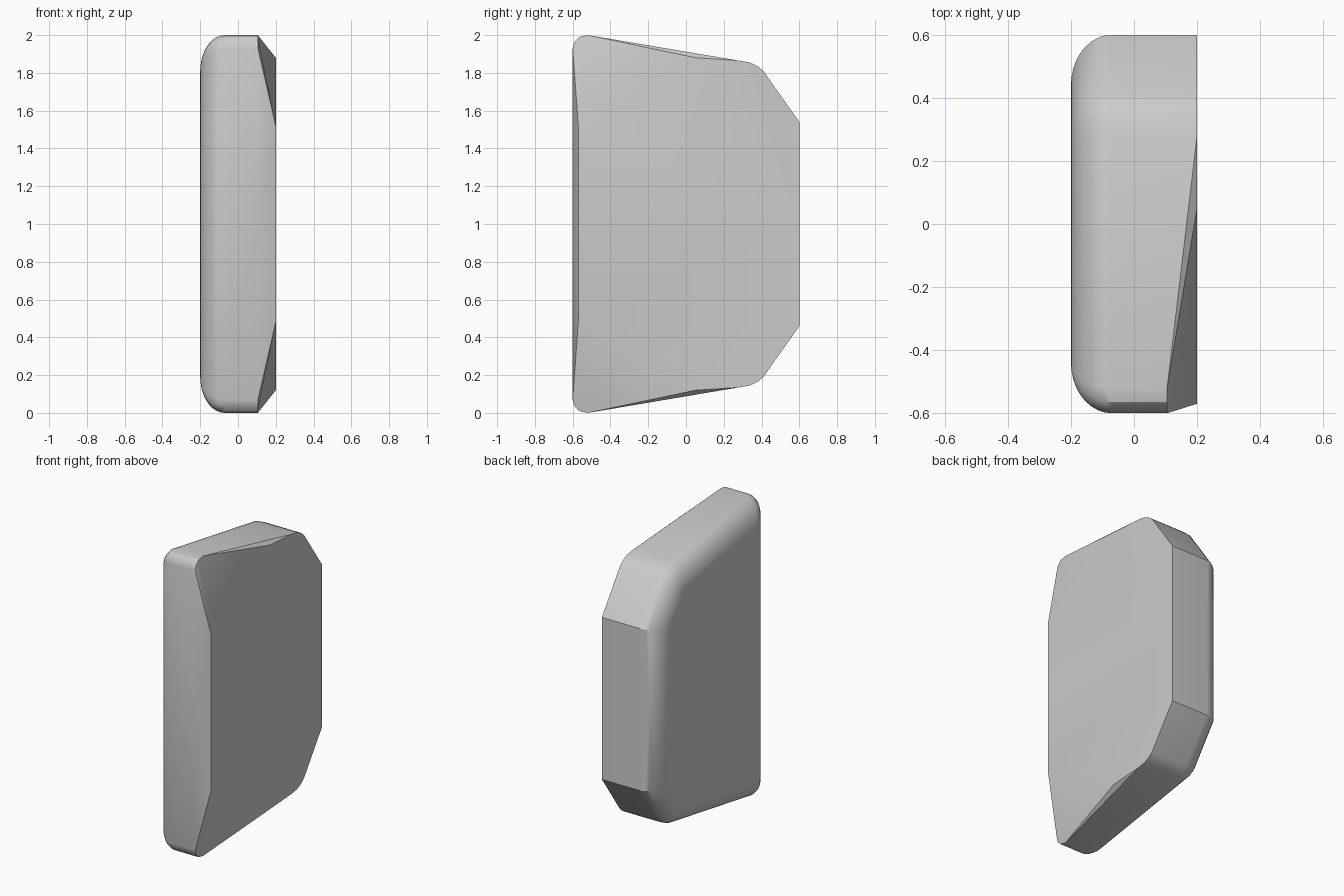
import bpy, bmesh, math

cube = bpy.data.objects.get("Cube")
if cube:
    bpy.data.objects.remove(cube)

FLAT, CUT, SIDE = 0.2, 0.105, -0.2   # flat side, bevelled front rim, rounded side
ROUND, STEPS = 0.13, 9               # depth and segments of the rounded edge

# Upper half of the outline: outer point, inner point of the rounded side, rim x
front_inner, back_inner = (-0.44, 0.81), (0.29, 0.70)
outline = [
    ((-0.6, 0), (-0.44, 0), CUT),
    ((-0.6, 0.93), front_inner, CUT),
    ((-0.59, 0.965), front_inner, CUT),
    ((-0.565, 0.99), front_inner, CUT),
    ((-0.52, 1), front_inner, CUT),
    ((0.28, 0.865), (0.23, 0.71), FLAT),
    ((0.34, 0.855), back_inner, FLAT),
    ((0.38, 0.835), back_inner, FLAT),
    ((0.41, 0.81), back_inner, FLAT),
    ((0.6, 0.54), (0.44, 0.49), FLAT),
    ((0.6, 0), (0.44, 0), FLAT),
]

bm = bmesh.new()


def vert(x, y, z):
    return bm.verts.new((x, y, z))


# Rim, then elliptical rings that curl in to the rounded side
rings = [[vert(x, *outer) for outer, inner, x in outline]]
for i in range(STEPS + 1):
    angle = math.pi / 2 * i / STEPS
    inset = 1 - math.cos(angle)
    x = SIDE + ROUND * (1 - math.sin(angle))
    rings.append([vert(x, o[0] + (n[0] - o[0]) * inset, o[1] + (n[1] - o[1]) * inset)
                  for o, n, _ in outline])
for a, b in zip(rings, rings[1:]):
    for j in range(len(outline) - 1):
        bm.faces.new((a[j], a[j + 1], b[j + 1], b[j]))
bm.faces.new(rings[-1])

# Flat side with the sloping front bevel and cut corner
rim = rings[0]
middle = vert(FLAT, -0.57, 0)
low = vert(FLAT, -0.57, 0.52)
high = vert(FLAT, 0.05, 0.88)
bm.faces.new([middle, low, high] + rim[5:])
bm.faces.new((rim[0], rim[1], low, middle))
for j in range(1, 4):
    bm.faces.new((rim[j], rim[j + 1], low))
bm.faces.new((rim[4], high, low))
bm.faces.new((rim[4], rim[5], high))

# Weld collapsed corners, mirror to the lower half and close
bmesh.ops.remove_doubles(bm, verts=bm.verts, dist=0.0005)
bmesh.ops.mirror(bm, geom=bm.verts[:] + bm.edges[:] + bm.faces[:],
                 axis='Z', merge_dist=0.0005)
bmesh.ops.remove_doubles(bm, verts=bm.verts, dist=0.0005)
bmesh.ops.recalc_face_normals(bm, faces=bm.faces)
bmesh.ops.translate(bm, verts=bm.verts, vec=(0, 0, 1))

mesh = bpy.data.meshes.new("rounded_block")
bm.to_mesh(mesh)
bm.free()
block = bpy.data.objects.new("rounded_block", mesh)
bpy.context.collection.objects.link(block)

# Plain grey material
grey = bpy.data.materials.new("light_grey")
grey.use_nodes = True
colour = (0.6, 0.6, 0.6, 1)
grey.diffuse_color = colour
grey.node_tree.nodes["Principled BSDF"].inputs["Base Color"].default_value = colour
mesh.materials.append(grey)

bpy.ops.object.select_all(action='DESELECT')
block.select_set(True)
bpy.context.view_layer.objects.active = block
bpy.ops.object.shade_smooth_by_angle(angle=math.radians(30))
